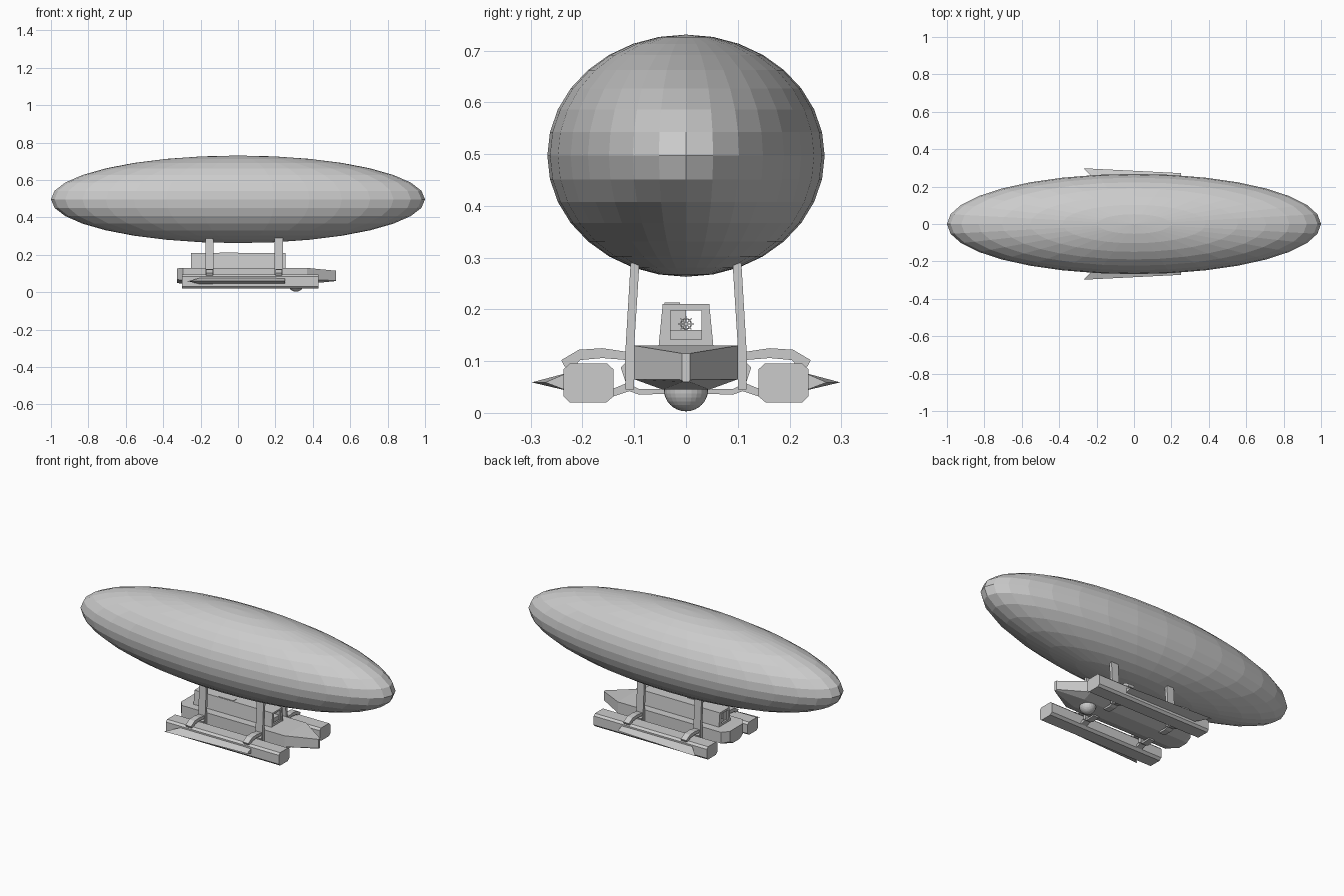
import bpy, bmesh, math

cube = bpy.data.objects.get("Cube")
if cube:
    bpy.data.objects.remove(cube)

GREY = (0.6, 0.6, 0.6, 1)
grey = bpy.data.materials.new("plain grey")
grey.use_nodes = True
grey.diffuse_color = GREY
grey.node_tree.nodes["Principled BSDF"].inputs["Base Color"].default_value = GREY


def finish(name, bm):
    bmesh.ops.recalc_face_normals(bm, faces=bm.faces)
    mesh = bpy.data.meshes.new(name)
    bm.to_mesh(mesh)
    bm.free()
    mesh.materials.append(grey)
    ob = bpy.data.objects.new(name, mesh)
    bpy.context.collection.objects.link(ob)
    return ob


def loft(name, rings):
    """Join matching rings of points and cap both ends."""
    bm = bmesh.new()
    loops = [[bm.verts.new(p) for p in ring] for ring in rings]
    n = len(loops[0])
    for a, b in zip(loops, loops[1:]):
        for i in range(n):
            j = (i + 1) % n
            bm.faces.new((a[i], a[j], b[j], b[i]))
    bm.faces.new(loops[0])
    bm.faces.new(loops[-1])
    return finish(name, bm)


def extrude_x(name, profile, x0, x1, side=1):
    return loft(name, [[(x, y * side, z) for y, z in profile] for x in (x0, x1)])


def ellipsoid(name, centre, radii, segments, rings):
    bm = bmesh.new()
    bmesh.ops.create_uvsphere(bm, u_segments=segments, v_segments=rings, radius=1)
    bmesh.ops.scale(bm, vec=radii, verts=bm.verts)
    bmesh.ops.translate(bm, vec=centre, verts=bm.verts)
    return finish(name, bm)


def box(name, x, y, z):
    return extrude_x(name, [(y[0], z[0]), (y[1], z[0]), (y[1], z[1]), (y[0], z[1])], *x)


# Gas envelope and belly dome
ellipsoid("envelope", (0, 0, 0.497), (1, 0.268, 0.234), 32, 16)
ellipsoid("belly_dome", (0.31, 0, 0.046), (0.043, 0.043, 0.043), 24, 16)


# Hull: chined section tapering to the bow and clipped at the stern
def hull_ring(x, half, keel, bottom, chine, top):
    right = [(x, keel, bottom), (x, half, chine), (x, half, top)]
    return right + [(px, -py, pz) for px, py, pz in reversed(right)]


loft("hull", [
    hull_ring(-0.325, 0.06, 0.03, 0.05, 0.068, 0.128),
    hull_ring(-0.295, 0.1, 0.045, 0.045, 0.065, 0.13),
    hull_ring(0.37, 0.1, 0.045, 0.045, 0.065, 0.13),
    hull_ring(0.525, 0.008, 0.006, 0.06, 0.064, 0.115),
])

# Cabin: tapered tube with framed openings at both ends
wall = [(-0.053, 0.128), (-0.045, 0.21), (0.045, 0.21), (0.053, 0.128),
        (0.047, 0.128), (0.04, 0.203), (-0.04, 0.203), (-0.047, 0.128)]
extrude_x("cabin_shell", wall, -0.25, 0.255)
for name, x in (("rear", -0.25), ("front", 0.243)):
    span = (x, x + 0.01)
    box(name + "_sill", span, (-0.047, 0.047), (0.128, 0.142))
    box(name + "_header", span, (-0.04, 0.04), (0.198, 0.206))
    for side in (-1, 1):
        post = [(0.03, 0.13), (0.049, 0.13), (0.042, 0.206), (0.03, 0.206)]
        extrude_x(name + "_post", post, *span, side)
box("rear_door", (-0.24, -0.235), (-0.04, 0), (0.13, 0.205))
box("dashboard", (0.19, 0.235), (-0.045, 0.045), (0.13, 0.16))
box("roof_hatch", (-0.1, 0), (-0.042, -0.012), (0.205, 0.213))

# Steering wheel
for k in range(4):
    a = k * math.pi / 4
    dy, dz = 0.015 * math.cos(a), 0.015 * math.sin(a)
    ny, nz = -0.001 * math.sin(a), 0.001 * math.cos(a)
    spoke = [(s * dy + t * ny, 0.172 + s * dz + t * nz)
             for s, t in ((-1, -1), (1, -1), (1, 1), (-1, 1))]
    extrude_x("wheel_spoke", spoke, 0.18, 0.183)
bpy.ops.mesh.primitive_torus_add(
    major_radius=0.01, minor_radius=0.0012, major_segments=16, minor_segments=6,
    location=(0.181, 0, 0.172), rotation=(0, math.pi / 2, 0))
wheel = bpy.context.object
wheel.name = "steering_wheel"
wheel.data.materials.append(grey)

# Floats, fins, pillars and struts, mirrored across the hull
float_profile = [(0.154, 0.02), (0.225, 0.02), (0.237, 0.032), (0.237, 0.084),
                 (0.225, 0.095), (0.152, 0.095), (0.14, 0.084), (0.14, 0.032)]
pillar = [(0.09, 0.29), (0.107, 0.29), (0.118, 0.105), (0.117, 0.045), (0.1, 0.045), (0.1, 0.13)]
arm = [(0.112, 0.102), (0.162, 0.106), (0.205, 0.102), (0.215, 0.09), (0.235, 0.09),
       (0.241, 0.102), (0.207, 0.122), (0.162, 0.125), (0.114, 0.118)]
brace = [(0.113, 0.1), (0.126, 0.088), (0.116, 0.057), (0.145, 0.045),
         (0.145, 0.03), (0.104, 0.044), (0.108, 0.06), (0.118, 0.088)]
foot = [(0.04, 0.037), (0.09, 0.035), (0.112, 0.043), (0.112, 0.056), (0.09, 0.046), (0.04, 0.046)]

for side, label in ((1, "left"), (-1, "right")):
    extrude_x(label + "_float", float_profile, -0.3, 0.43, side)
    # Fin: diamond section sweeping wider toward the stern
    loft(label + "_fin", [
        [(root_x, side * 0.23, 0.043), (tip_x, side * tip_y, 0.059),
         (root_x, side * 0.23, 0.077)]
        for root_x, tip_x, tip_y in ((-0.2, -0.27, 0.298), (0.25, 0.25, 0.272))])
    for x in (-0.1525, 0.2175):
        extrude_x(label + "_pillar", pillar, x - 0.0225, x + 0.0225, side)
        for part, profile in (("arm", arm), ("brace", brace), ("foot", foot)):
            extrude_x(f"{label}_{part}", profile, x - 0.018, x + 0.018, side)
